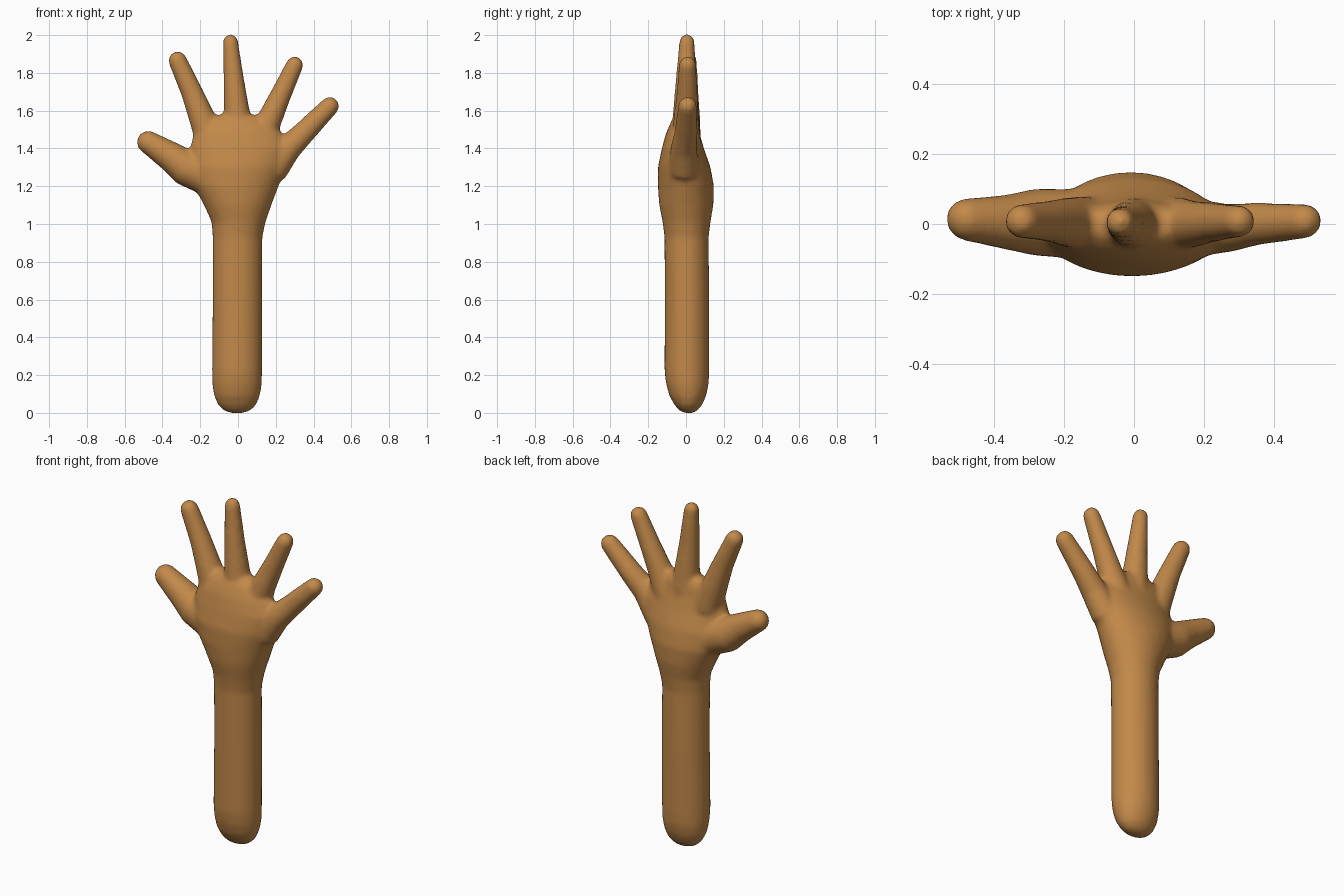
import bpy, bmesh, math
from mathutils import Vector

skin = bpy.data.materials.new("tan_skin")
skin.diffuse_color = (0.54, 0.25, 0.068, 1)

bm = bmesh.new()
Y = Vector((0, 1, 0))


def loft(sections, sides=32):
    """Skin elliptical sections: (centre, sideways axis, half width, half depth)."""
    rings = []
    for c, u, a, b in sections:
        rings.append([bm.verts.new(c + u * a * math.cos(t) + Y * b * math.sin(t))
                      for t in (2 * math.pi * i / sides for i in range(sides))])
    for r, s in zip(rings, rings[1:]):
        for i in range(sides):
            j = (i + 1) % sides
            bm.faces.new((r[i], r[j], s[j], s[i]))
    bm.faces.new(rings[0][::-1])
    bm.faces.new(rings[-1])


def digit(points):
    """Tapered finger along (x, y, z, radius) points with a round tip."""
    ps = [Vector(p[:3]) for p in points]
    sections = []
    for i, p in enumerate(ps):
        d = (ps[min(i + 1, len(ps) - 1)] - ps[max(i - 1, 0)]).normalized()
        u = Y.cross(d).normalized()
        sections.append((p, u, points[i][3], points[i][3]))
    r = points[-1][3]
    for k in range(1, 7):
        a = math.radians(14.5 * k)
        sections.append((ps[-1] + d * r * math.sin(a), u, r * math.cos(a), r * math.cos(a)))
    loft(sections)


# Forearm and palm: z, left x, right x, front y, back y
profile = [
    (0.00, -0.04, 0.03, -0.01, 0.04), (0.012, -0.075, 0.065, -0.035, 0.06),
    (0.04, -0.105, 0.095, -0.06, 0.085), (0.09, -0.127, 0.116, -0.088, 0.107),
    (0.15, -0.136, 0.126, -0.105, 0.12), (0.22, -0.138, 0.128, -0.114, 0.123),
    (0.60, -0.134, 0.129, -0.113, 0.123), (0.93, -0.134, 0.129, -0.114, 0.120),
    (1.01, -0.140, 0.146, -0.124, 0.130), (1.10, -0.180, 0.177, -0.142, 0.145),
    (1.20, -0.235, 0.215, -0.149, 0.148), (1.30, -0.265, 0.255, -0.149, 0.130),
    (1.40, -0.255, 0.275, -0.128, 0.095), (1.48, -0.235, 0.235, -0.106, 0.072),
    (1.54, -0.19, 0.18, -0.08, 0.062), (1.575, -0.13, 0.12, -0.05, 0.045)]
loft([(Vector(((l + r) / 2, (f + b) / 2, z)), Vector((1, 0, 0)), (r - l) / 2, (b - f) / 2)
      for z, l, r, f, b in profile])

# Thumb, then the four fingers
digit([(-0.16, 0.0, 1.25, 0.10), (-0.28, 0.005, 1.30, 0.096),
       (-0.36, 0.005, 1.36, 0.079), (-0.475, 0.012, 1.433, 0.061)])
digit([(-0.14, 0.0, 1.42, 0.08), (-0.19, 0.005, 1.56, 0.07),
       (-0.245, 0.008, 1.70, 0.058), (-0.32, 0.008, 1.866, 0.049)])
digit([(0.0, 0.0, 1.42, 0.08), (-0.005, 0.0, 1.58, 0.07),
       (-0.022, 0.0, 1.76, 0.055), (-0.04, 0.005, 1.964, 0.041)])
digit([(0.11, 0.0, 1.42, 0.08), (0.17, 0.0, 1.56, 0.066),
       (0.225, 0.005, 1.68, 0.056), (0.30, 0.008, 1.842, 0.046)])
digit([(0.18, -0.01, 1.28, 0.08), (0.265, -0.012, 1.40, 0.07),
       (0.35, 0.0, 1.485, 0.061), (0.486, 0.008, 1.624, 0.050)])

bmesh.ops.recalc_face_normals(bm, faces=bm.faces)
mesh = bpy.data.meshes.new("open_hand_and_forearm")
bm.to_mesh(mesh)
bm.free()
mesh.materials.append(skin)
hand = bpy.data.objects.new("open_hand_and_forearm", mesh)
bpy.context.collection.objects.link(hand)

# Fuse the parts into one skin and soften the webs between the fingers
fuse = hand.modifiers.new("fuse", 'REMESH')
fuse.mode = 'VOXEL'
fuse.voxel_size = 0.012
fuse.use_smooth_shade = True
soften = hand.modifiers.new("soften", 'SMOOTH')
soften.factor = 0.5
soften.iterations = 10
